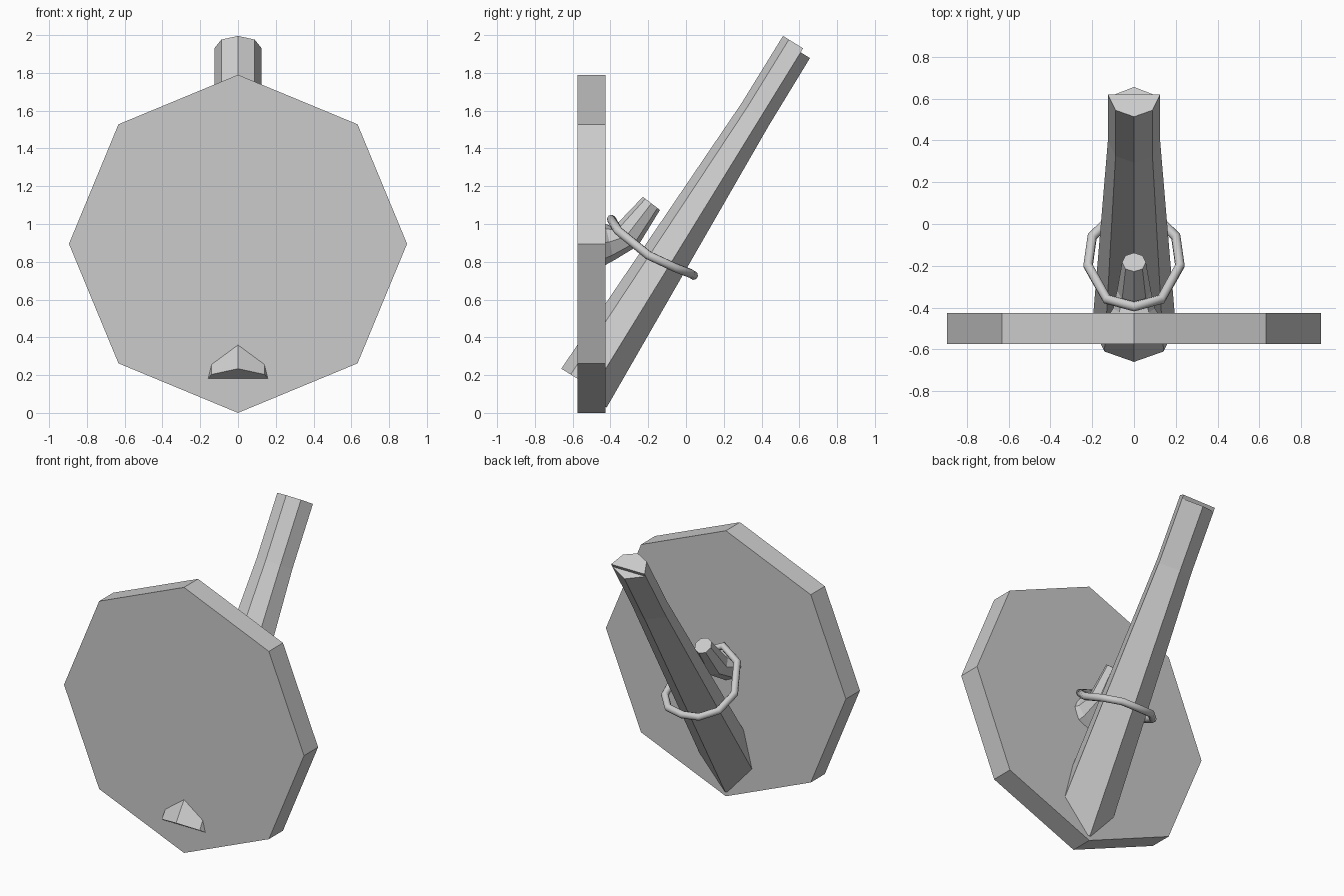
import bpy, bmesh, math
from mathutils import Vector

if "Cube" in bpy.data.objects:
    bpy.data.objects.remove(bpy.data.objects["Cube"])


def loft(name, rings):
    """Skin closed rings of equal point count and cap both ends."""
    bm = bmesh.new()
    loops = [[bm.verts.new(p) for p in r] for r in rings]
    n = len(loops[0])
    for a, b in zip(loops, loops[1:]):
        for i in range(n):
            j = (i + 1) % n
            bm.faces.new((a[i], a[j], b[j], b[i]))
    bm.faces.new(loops[0])
    bm.faces.new(loops[-1])
    bmesh.ops.recalc_face_normals(bm, faces=bm.faces)
    me = bpy.data.meshes.new(name)
    bm.to_mesh(me)
    bm.free()
    ob = bpy.data.objects.new(name, me)
    bpy.context.collection.objects.link(ob)
    return ob


def ring(center, axis, profile):
    """Place a 2D profile (x, n) square to an axis in the yz plane; +n is back/down."""
    d = Vector((0, *axis)).normalized()
    n = Vector((0, d.z, -d.y))
    c = Vector((0, *center))
    return [c + Vector((x, 0, 0)) + n * h for x, h in profile]


def octagon(r):
    return [(r * math.sin(i * math.pi / 4), -r * math.cos(i * math.pi / 4)) for i in range(8)]


# Upright octagonal plate
loft("plate", [[(x, y, 0.895 + z) for x, z in octagon(0.895)] for y in (-0.575, -0.425)])

# Leaning shaft: half-octagon front and shallow ridged back
AXIS = (0.525, 0.851)
STATIONS = [((-0.49, 0.129), 0.20), ((0.40, 1.573), 0.125), ((0.62, 1.93), 0.125)]
loft("shaft_front", [ring(c, AXIS, [(r * math.sin(a), -r * math.cos(a))
                                   for a in [k * math.pi / 4 for k in (-2, -1, 0, 1, 2)]])
                     for c, r in STATIONS])
BACK = [((-0.515, 0.088), 0.20, 0.112), ((0.387, 1.552), 0.125, 0.06), ((0.607, 1.909), 0.125, 0.058)]
loft("shaft_back", [ring(c, AXIS, [(-r, 0), (r, 0), (0, h)]) for c, r, h in BACK])

# Bent tapered peg on the back of the plate
loft("peg", [ring((-0.45, 0.90), (1, 0.0), octagon(0.13)),
             ring((-0.405, 0.905), (1, 0.25), octagon(0.10)),
             ring((-0.318, 0.934), (0.61, 0.79), octagon(0.081)),
             ring((-0.183, 1.109), (0.61, 0.79), octagon(0.057))])

# Cord looped around peg and shaft
half = [(0.13, -0.36, 0.965), (0.22, -0.20, 0.835), (0.20, -0.06, 0.77), (0.115, 0.025, 0.738)]
path = ([(0, -0.395, 1.025)] + half + [(0, 0.04, 0.728)]
        + [(-x, y, z) for x, y, z in reversed(half)])
cu = bpy.data.curves.new("cord", 'CURVE')
cu.dimensions = '3D'
cu.bevel_depth = 0.024
cu.bevel_resolution = 2
sp = cu.splines.new('POLY')
sp.points.add(len(path) - 1)
for p, co in zip(sp.points, path):
    p.co = (*co, 1)
sp.use_cyclic_u = True
sp.use_smooth = True
bpy.context.collection.objects.link(bpy.data.objects.new("cord", cu))
